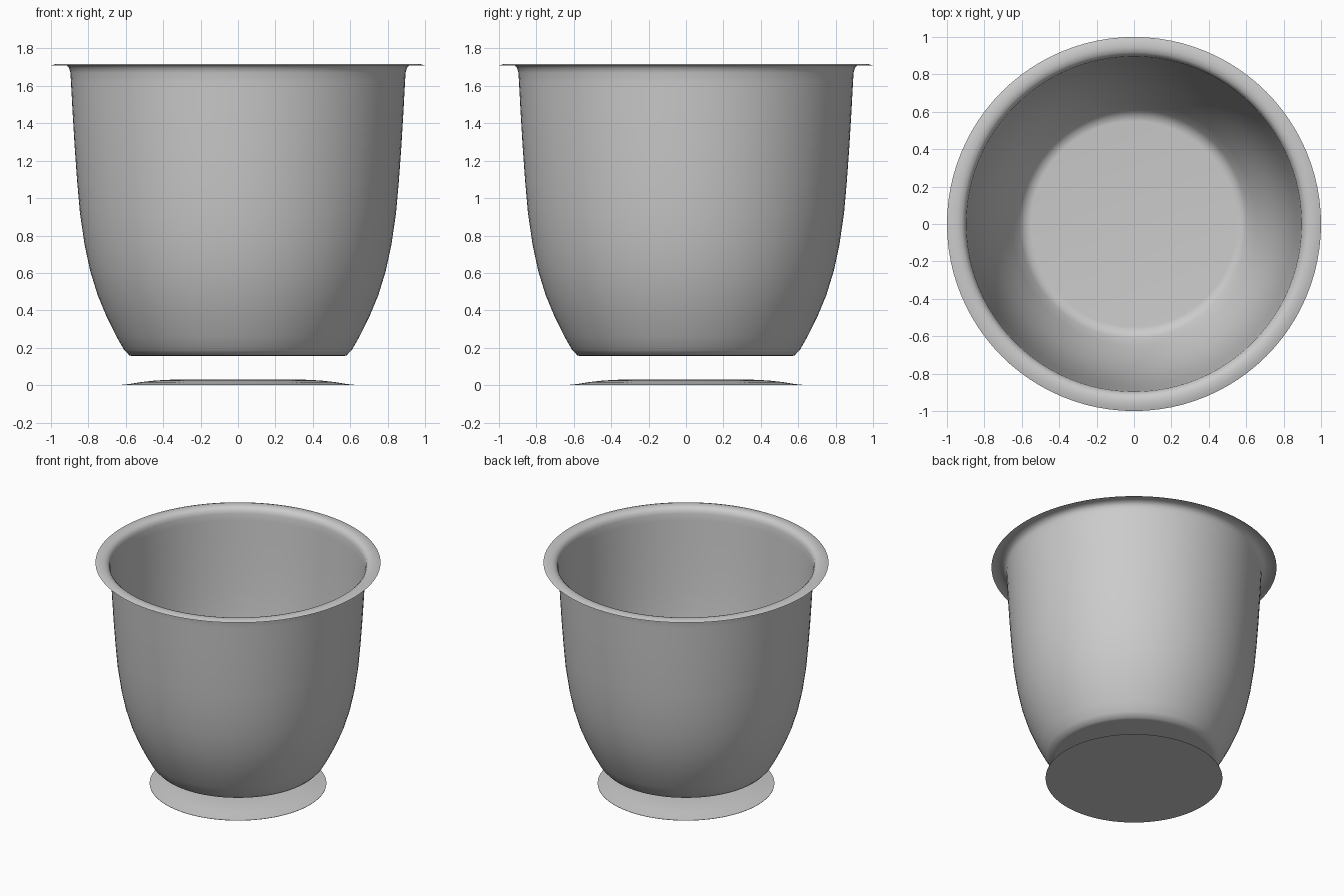
import bpy, bmesh, math

if "Cube" in bpy.data.objects:
    bpy.data.objects.remove(bpy.data.objects["Cube"], do_unlink=True)

SIDES = 96

grey = bpy.data.materials.new("plain_grey")
grey.use_nodes = True
colour = (0.6, 0.6, 0.6, 1)
grey.diffuse_color = colour
grey.node_tree.nodes["Principled BSDF"].inputs["Base Color"].default_value = colour


def lathe(name, profile):
    """Spin a (radius, height) profile around the z axis."""
    bm = bmesh.new()
    verts = [bm.verts.new((r, 0, z)) for r, z in profile]
    edges = [bm.edges.new(pair) for pair in zip(verts, verts[1:])]
    bmesh.ops.spin(bm, geom=verts + edges, cent=(0, 0, 0), axis=(0, 0, 1),
                   angle=math.tau, steps=SIDES, use_duplicate=False)
    bmesh.ops.remove_doubles(bm, verts=bm.verts, dist=0.0005)
    bmesh.ops.recalc_face_normals(bm, faces=bm.faces)
    mesh = bpy.data.meshes.new(name)
    bm.to_mesh(mesh)
    bm.free()
    obj = bpy.data.objects.new(name, mesh)
    bpy.context.collection.objects.link(obj)
    mesh.materials.append(grey)
    bpy.ops.object.select_all(action="DESELECT")
    obj.select_set(True)
    bpy.context.view_layer.objects.active = obj
    bpy.ops.object.shade_smooth_by_angle(angle=math.radians(50))
    return obj


# Thin bowl wall with a flat floor and a flared rim
bowl = lathe("bowl", [
    (0, 0.155), (0.55, 0.155), (0.58, 0.158), (0.61, 0.19), (0.65, 0.26),
    (0.70, 0.36), (0.75, 0.48), (0.79, 0.61), (0.82, 0.75), (0.845, 0.92),
    (0.86, 1.09), (0.873, 1.27), (0.885, 1.47), (0.893, 1.62), (0.896, 1.67),
    (0.903, 1.695), (0.92, 1.712), (0.945, 1.718), (0.975, 1.717), (1.0, 1.709),
])

# Shallow domed plate under the bowl, closed by a flat underside
base_plate = lathe("base_plate", [
    (0, 0.03), (0.34, 0.03), (0.44, 0.025), (0.52, 0.016), (0.58, 0.006),
    (0.62, 0.002), (0.62, 0), (0, 0),
])
